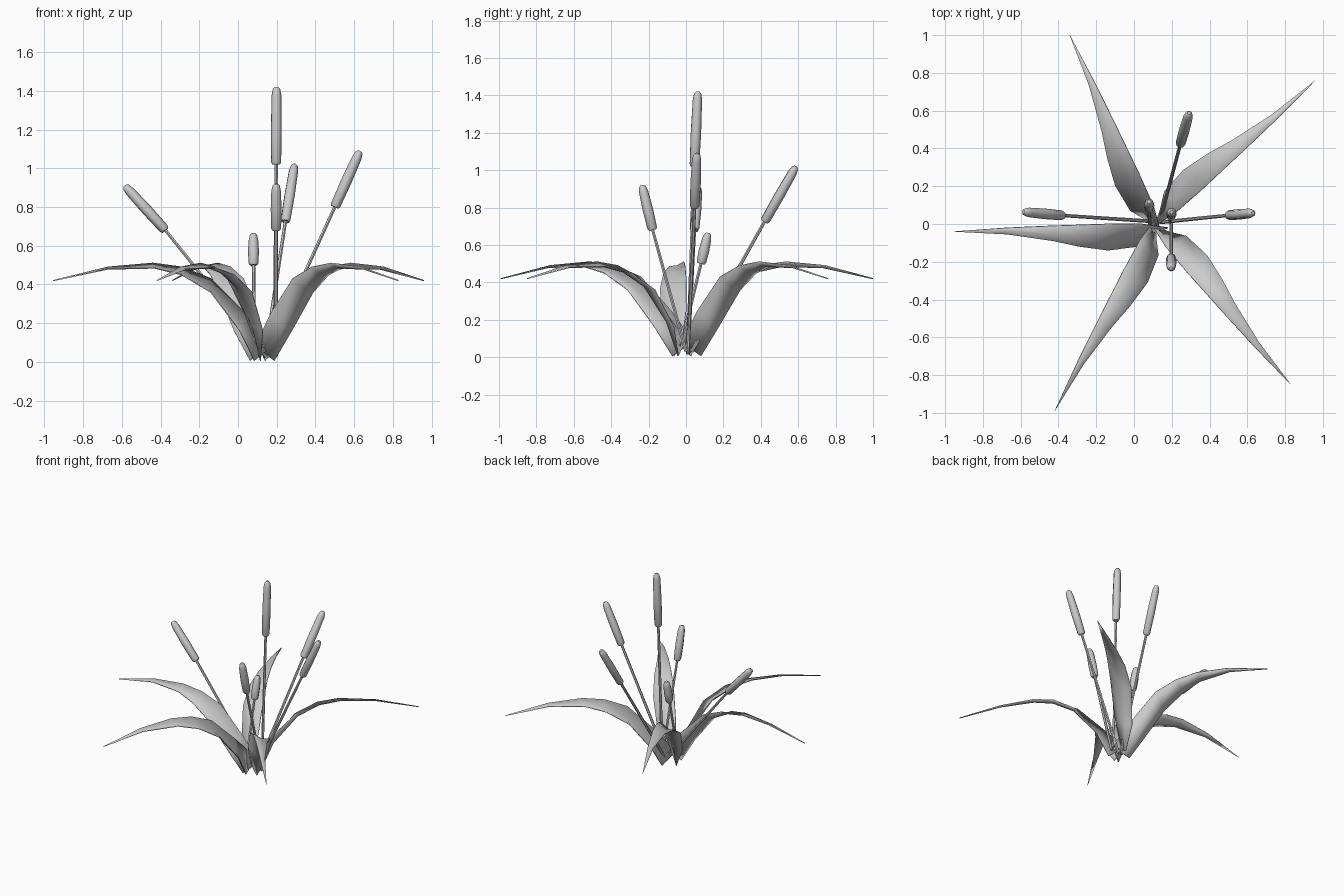
import bpy, bmesh
from math import cos, sin, radians, pi, hypot, atan2
from mathutils import Vector

if "Cube" in bpy.data.objects:
    bpy.data.objects.remove(bpy.data.objects["Cube"])


def make_object(name, bm, angle):
    bmesh.ops.recalc_face_normals(bm, faces=bm.faces[:])
    me = bpy.data.meshes.new(name)
    bm.to_mesh(me)
    bm.free()
    ob = bpy.data.objects.new(name, me)
    bpy.context.collection.objects.link(ob)
    bpy.context.view_layer.objects.active = ob
    for o in bpy.context.selected_objects:
        o.select_set(False)
    ob.select_set(True)
    bpy.ops.object.shade_smooth_by_angle(angle=radians(angle))
    return ob


# Leaf edges in local (outward, sideways, up) coordinates
LOW_EDGE = [(.045, .065, .006), (.12, .12, .16), (.27, .14, .36),
            (.42, .12, .45), (.56, .09, .485), (.80, .055, .48)]
HIGH_EDGE = [(-.05, .02, .09), (.09, .0, .25), (.27, .0, .43),
             (.42, .005, .49), (.57, .01, .51), (.80, .02, .49)]
CREASE_DIP = [.015, .025, .024, .018, .014, .008]
TIP = (1.085, .04, .42)


def leaf(name, base, tip):
    d = Vector(tip) - Vector(base)
    a = atan2(d.y, d.x) - atan2(TIP[1], TIP[0])
    s = d.length / hypot(TIP[0], TIP[1])
    bm = bmesh.new()

    def vert(p):
        u, v = p[0] * s, p[1] * s
        return bm.verts.new((base[0] + u * cos(a) - v * sin(a),
                             base[1] + u * sin(a) + v * cos(a), p[2]))

    rows = []
    for lo, hi, dip in zip(LOW_EDGE, HIGH_EDGE, CREASE_DIP):
        mid = (Vector(lo) + Vector(hi)) / 2 + Vector((dip * .6, 0, -dip * .7))
        rows.append([vert(lo), vert(mid), vert(hi)])
    for r, q in zip(rows, rows[1:]):
        for i in range(2):
            bm.faces.new((r[i], r[i + 1], q[i + 1], q[i]))
    end = vert(TIP)
    for i in range(2):
        bm.faces.new((rows[-1][i], rows[-1][i + 1], end))
    ob = make_object(name, bm, 40)
    # thin blade
    mod = ob.modifiers.new("thickness", 'SOLIDIFY')
    mod.thickness = .006
    mod.offset = 0


def lathe(name, start, direction, profile, sides):
    """Closed turned shape; profile is (radius, distance along axis)."""
    rot = Vector(direction).to_track_quat('Z', 'Y')
    bm = bmesh.new()
    rings = []
    for r, h in profile:
        rings.append([bm.verts.new(Vector(start) + rot @ Vector(
            (r * cos(2 * pi * k / sides), r * sin(2 * pi * k / sides), h)))
            for k in range(sides)])
    for p, q in zip(rings, rings[1:]):
        for k in range(sides):
            j = (k + 1) % sides
            bm.faces.new((p[k], p[j], q[j], q[k]))
    bm.faces.new(rings[0])
    bm.faces.new(rings[-1])
    make_object(name, bm, 50)


# Five arching leaves: base and tip in plan
LEAVES = [((.13, .0), (-.955, -.04)), ((.14, .01), (-.34, 1.0)),
          ((.15, .0), (.96, .76)), ((.11, -.05), (.83, -.85)),
          ((.08, .0), (-.42, -.99))]
for i, (b, t) in enumerate(LEAVES):
    leaf(f"leaf_{i + 1}", b, t)

# Seed-head stalks: stem foot, head bottom, head top
STALKS = [((.19, .01, .05), (.197, .045, 1.02), (.199, .063, 1.42)),
          ((.15, .01, .03), (.50, .046, .80), (.63, .058, 1.09)),
          ((.14, .03, .03), (.245, .42, .725), (.292, .588, 1.02)),
          ((.197, .0, .03), (.197, -.178, .68), (.197, -.235, .92)),
          ((.155, .01, .02), (-.375, .045, .68), (-.585, .064, .91)),
          ((.085, -.03, .05), (.08, .08, .50), (.08, .118, .665))]
for i, (foot, low, top) in enumerate(STALKS):
    foot, low, top = Vector(foot), Vector(low), Vector(top)
    stem, axis = low - foot, top - low
    lathe(f"stem_{i + 1}", foot, stem,
          [(.01, 0), (.009, stem.length + .02)], 6)
    n = axis.length
    lathe(f"seed_head_{i + 1}", low, axis,
          [(.020, 0), (.026, .012), (.028, n * .45), (.025, n - .04),
           (.019, n - .01), (.010, n)], 8)
